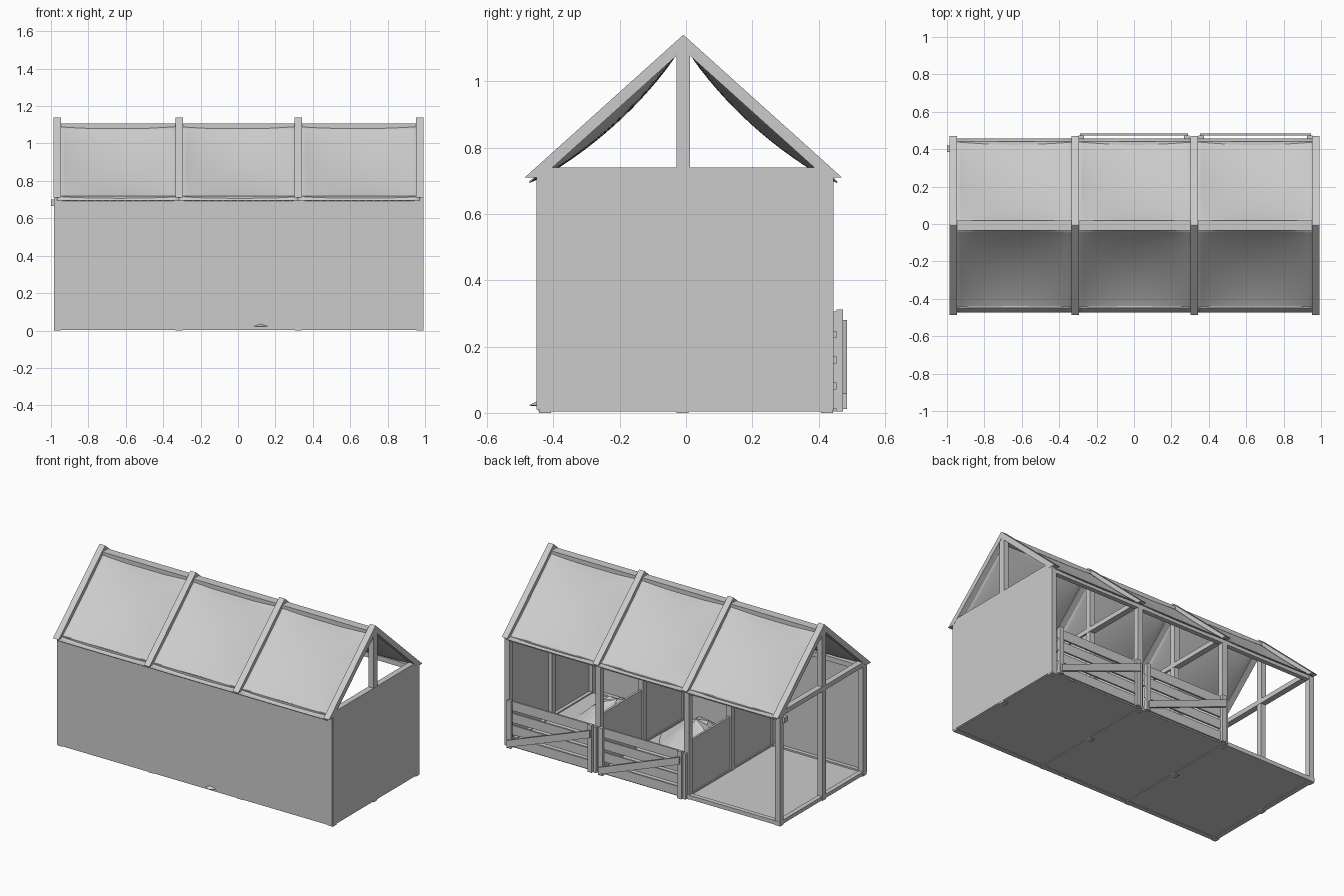
import bpy, bmesh, math, random
from mathutils import Vector

if "Cube" in bpy.data.objects:
    bpy.data.objects.remove(bpy.data.objects["Cube"])

random.seed(4)
YC = -0.008                      # ridge line
FRAMES = [-0.967, -0.315, 0.322, 0.973]
ROWS = [-0.425, -0.01, 0.425]


def finish(name, bm):
    bmesh.ops.recalc_face_normals(bm, faces=bm.faces)
    me = bpy.data.meshes.new(name)
    bm.to_mesh(me)
    bm.free()
    ob = bpy.data.objects.new(name, me)
    bpy.context.collection.objects.link(ob)
    return ob


def box(name, x, y, z):
    """Box from (min, max) pairs."""
    bm = bmesh.new()
    bmesh.ops.create_cube(bm, size=1)
    for v in bm.verts:
        v.co = [(a + b) / 2 + c * (b - a) for (a, b), c in zip((x, y, z), v.co)]
    return finish(name, bm)


def extrude(name, pts, axis, a, b):
    """Extrude a 2D profile along x (points are y,z) or y (points are x,z)."""
    bm = bmesh.new()
    mk = (lambda p, t: (t, p[0], p[1])) if axis == 'x' else (lambda p, t: (p[0], t, p[1]))
    f = bm.faces.new([bm.verts.new(mk(p, a)) for p in pts])
    r = bmesh.ops.extrude_face_region(bm, geom=[f])
    off = Vector(mk((0, 0), b - a))
    bmesh.ops.translate(bm, vec=off, verts=[g for g in r['geom'] if isinstance(g, bmesh.types.BMVert)])
    return finish(name, bm)


# floor and ground sills
box("floor", (-0.98, 0.98), (-0.44, 0.44), (0.008, 0.02))
for y in (-0.43, 0.43):
    box("long_sill", (-0.985, 0.985), (y - 0.015, y + 0.015), (0.004, 0.03))
for x in FRAMES:
    box("cross_sill", (x - 0.015, x + 0.015), (-0.43, 0.43), (0.004, 0.028))

# posts and roof trusses on each frame line
for x in FRAMES:
    for y in ROWS:
        box("post", (x - 0.018, x + 0.018), (y - 0.018, y + 0.018), (0, 0.72))
    x0, x1 = x - 0.02, x + 0.02
    for s in (-1, 1):
        extrude("rafter", [(YC, 1.14), (YC + s * 0.478, 0.71), (YC + s * 0.428, 0.71), (YC, 1.095)],
                'x', x0, x1)
    box("tie_beam", (x0 + 0.001, x1 - 0.001), (-0.45, 0.435), (0.71, 0.74))
    box("king_post", (x0 + 0.002, x1 - 0.002), (YC - 0.02, YC + 0.02), (0.72, 1.11))

# longitudinal beams
box("ridge_beam", (-0.95, 0.96), (YC - 0.028, YC + 0.028), (1.08, 1.108))
for y in (-0.425, 0.425):
    box("eave_plate", (-0.97, 0.97), (y - 0.015, y + 0.015), (0.68, 0.712))

# closed walls: long front and right end
box("front_wall", (-0.985, 0.99), (-0.45, -0.44), (0.01, 0.72))
box("right_wall_front", (0.98, 0.992), (-0.445, -0.009), (0.01, 0.712))
box("right_wall_back", (0.98, 0.992), (-0.007, 0.445), (0.01, 0.712))

# stall partitions: full height at the front half, low near the gates
for x in FRAMES[1:3]:
    box("tall_partition", (x - 0.007, x + 0.007), (-0.44, -0.01), (0.02, 0.71))
    box("low_partition", (x - 0.007, x + 0.007), (-0.01, 0.425), (0.02, 0.37))

# sagging roof sheets, one per bay and slope
N = 16
for xa, xb in zip(FRAMES, FRAMES[1:]):
    for s in (-1, 1):
        bm = bmesh.new()
        k = random.uniform(0.038, 0.048)
        grid = []
        for i in range(N + 1):
            row = []
            for j in range(N + 1):
                u, v = i / N, j / N
                d = 0.012 + 0.452 * v
                sag = k * max(0, math.sin(math.pi * u)) ** 0.7 * max(0, math.sin(math.pi * v)) ** 0.7
                row.append(bm.verts.new((xa + (xb - xa) * u, YC + s * (d - 0.67 * sag),
                                         1.113 - 0.9 * d - 0.74 * sag)))
            grid.append(row)
        for i in range(N):
            for j in range(N):
                bm.faces.new((grid[i][j], grid[i + 1][j], grid[i + 1][j + 1], grid[i][j + 1]))
        for f in bm.faces:
            f.smooth = True
        ob = finish("roof_sheet", bm)
        m = ob.modifiers.new("thickness", 'SOLIDIFY')
        m.thickness = 0.004
        m.offset = 0

# stall gates on the back: four boards, end uprights and a rising brace
for xa, xb in ((-0.298, 0.298), (0.345, 0.955)):
    for i in range(4):
        z = 0.012 + 0.078 * i
        box("gate_board", (xa, xb), (0.445, 0.456), (z, z + 0.06))
    for x in (xa, xb - 0.03):
        box("gate_upright", (x, x + 0.03), (0.454, 0.474), (0.004, 0.312))
    a, b = xa + 0.008, xb - 0.008
    extrude("gate_brace", [(a, 0.232), (b, 0.012), (b, 0.058), (a, 0.28)], 'y', 0.474, 0.485)
    # hinge posts beside the gate
    box("gate_stop", (xa - 0.022, xa - 0.004), (0.44, 0.462), (0.004, 0.3))

# small bracket on the open corner post
box("corner_bracket", (-1.0, -0.98), (0.385, 0.42), (0.665, 0.7))

# hay piles: lumpy faceted mounds
for cx, cy, r in ((0.06, -0.19, 0.24), (0.6, -0.15, 0.26)):
    bm = bmesh.new()
    S = 16
    rings = []
    for t, h in ((1.0, 0.018), (0.82, 0.05), (0.58, 0.105), (0.3, 0.155)):
        rings.append([bm.verts.new((cx + r * t * math.cos(q) * random.uniform(0.88, 1.06),
                                    cy + r * t * math.sin(q) * random.uniform(0.88, 1.06),
                                    h + random.uniform(-0.012, 0.012) * (t < 1)))
                      for q in [2 * math.pi * i / S for i in range(S)]])
    top = bm.verts.new((cx, cy, 0.175))
    for a, b in zip(rings, rings[1:]):
        for i in range(S):
            bm.faces.new((a[i], a[(i + 1) % S], b[(i + 1) % S], b[i]))
    for i in range(S):
        bm.faces.new((rings[-1][i], rings[-1][(i + 1) % S], top))
    bm.faces.new(rings[0][::-1])
    finish("hay_pile", bm)

# wisp of hay poking out under the front wall
bm = bmesh.new()
w = [bm.verts.new(p) for p in ((0.07, -0.445, 0.02), (0.17, -0.445, 0.022),
                               (0.12, -0.475, 0.022), (0.12, -0.445, 0.037))]
for f in ((0, 1, 2), (0, 2, 3), (1, 3, 2), (0, 3, 1)):
    bm.faces.new([w[i] for i in f])
finish("hay_wisp", bm)
